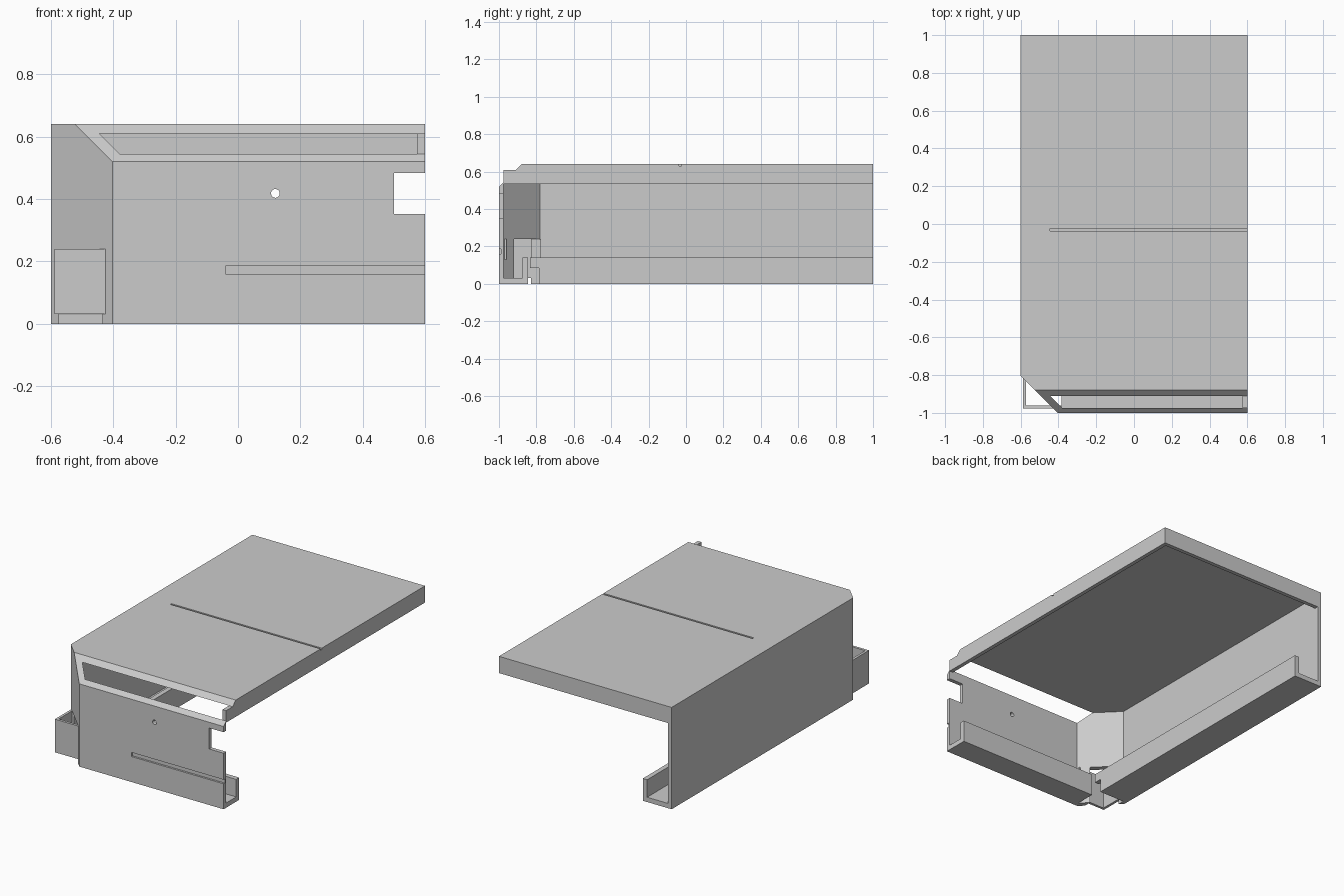
import bpy, bmesh
from mathutils import Vector

cube = bpy.data.objects.get("Cube")
if cube:
    bpy.data.objects.remove(cube, do_unlink=True)

grey = bpy.data.materials.new("plain grey")
grey.use_nodes = True
grey.diffuse_color = (0.6, 0.6, 0.6, 1)
grey.node_tree.nodes["Principled BSDF"].inputs["Base Color"].default_value = (0.6, 0.6, 0.6, 1)

CORNER = (Vector((-0.6, -0.803, 0)), Vector((-1, -1, 0)))   # cut-off front corner
SLOPE = (Vector((0, -1, 0.52)), Vector((0, -1, 1)))         # sloped front top edge


def prism(name, outline, axis, lo, hi, clips=()):
    """Extrude a closed outline along an axis, then trim it by planes."""
    place = {"x": lambda a, b, t: (t, a, b), "y": lambda a, b, t: (a, t, b),
             "z": lambda a, b, t: (a, b, t)}[axis]
    bm = bmesh.new()
    face = bm.faces.new([bm.verts.new(place(a, b, lo)) for a, b in outline])
    new = bmesh.ops.extrude_face_region(bm, geom=[face])["geom"]
    bmesh.ops.translate(bm, verts=[v for v in new if isinstance(v, bmesh.types.BMVert)],
                        vec=place(0, 0, hi - lo))
    for point, normal in clips:
        bmesh.ops.bisect_plane(bm, geom=bm.verts[:] + bm.edges[:] + bm.faces[:], dist=1e-5,
                               plane_co=point, plane_no=normal, clear_outer=True)
        bmesh.ops.holes_fill(bm, edges=[e for e in bm.edges if e.is_boundary])
    bmesh.ops.recalc_face_normals(bm, faces=bm.faces)
    mesh = bpy.data.meshes.new(name)
    bm.to_mesh(mesh)
    bm.free()
    mesh.materials.append(grey)
    ob = bpy.data.objects.new(name, mesh)
    bpy.context.collection.objects.link(ob)
    return ob


def box(name, x, y, z, clips=()):
    return prism(name, [(x[0], y[0]), (x[1], y[0]), (x[1], y[1]), (x[0], y[1])], "z", *z, clips)


def cut(ob, cutter):
    """Subtract a cutter from a part and discard it."""
    mod = ob.modifiers.new("cut", "BOOLEAN")
    mod.operation, mod.solver, mod.object = "DIFFERENCE", "EXACT", cutter
    bpy.context.view_layer.objects.active = ob
    bpy.ops.object.modifier_apply(modifier=mod.name)
    bpy.data.objects.remove(cutter, do_unlink=True)


# Top panel with sloped front edge and a shallow groove
top = box("top_panel", (-0.6, 0.6), (-0.91, 1), (0.61, 0.64), [SLOPE, CORNER])
cut(top, box("groove_cutter", (-0.445, 0.7), (-0.037, -0.025), (0.63, 0.7)))

# Rims hanging under the top panel
box("left_rim", (0.575, 0.6), (-0.975, 1), (0.535, 0.61))
box("back_rim", (-0.575, 0.575), (0.975, 1), (0.535, 0.61))

# Front panel with hole, edge notch and groove
front = prism("front_panel", [(-1, 0), (-1, 0.52), (-0.975, 0.545), (-0.975, 0)],
              "x", -0.5, 0.6, [CORNER])
cut(front, box("notch_cutter", (0.5, 0.7), (-1.1, -0.9), (0.352, 0.484)))
cut(front, box("groove_cutter", (-0.04, 0.7), (-1.1, -0.988), (0.16, 0.186)))
bpy.ops.mesh.primitive_cylinder_add(vertices=24, radius=0.014, depth=0.2,
                                    location=(0.12, -1, 0.418), rotation=(1.5708, 0, 0))
cut(front, bpy.context.object)

# Side wall
box("right_wall", (-0.6, -0.575), (-1, 1), (0, 0.61), [CORNER])

# Angled corner panel with an opening at its foot
corner = prism("corner_panel", [(-0.6, -0.803), (-0.403, -1), (-0.38, -0.975), (-0.575, -0.78)],
               "z", 0, 0.64, [SLOPE])
cut(corner, box("opening_cutter", (-0.575, -0.435), (-1.1, -0.7), (-0.1, 0.24)))

# Channels along the foot of the front panel and side wall
prism("front_channel", [(-0.975, 0), (-0.845, 0), (-0.845, 0.14), (-0.875, 0.14),
                        (-0.875, 0.03), (-0.975, 0.03)], "x", -0.385, 0.6)
prism("side_channel", [(-0.575, 0), (-0.4, 0), (-0.4, 0.14), (-0.43, 0.14),
                       (-0.43, 0.03), (-0.575, 0.03)], "y", -0.785, 1)
box("side_channel_tab", (-0.43, -0.4), (-0.835, -0.785), (0.085, 0.14))

# Open sleeve standing out of the corner opening
prism("corner_sleeve", [(-0.588, -0.8), (-0.588, -0.978), (-0.42, -0.978),
                        (-0.42, -0.962), (-0.572, -0.962), (-0.572, -0.8)], "z", 0.032, 0.24)
box("sleeve_side_tab", (-0.575, -0.56), (-0.83, -0.775), (0.13, 0.24))
box("sleeve_front_tab", (-0.435, -0.385), (-0.975, -0.96), (0.13, 0.24))
